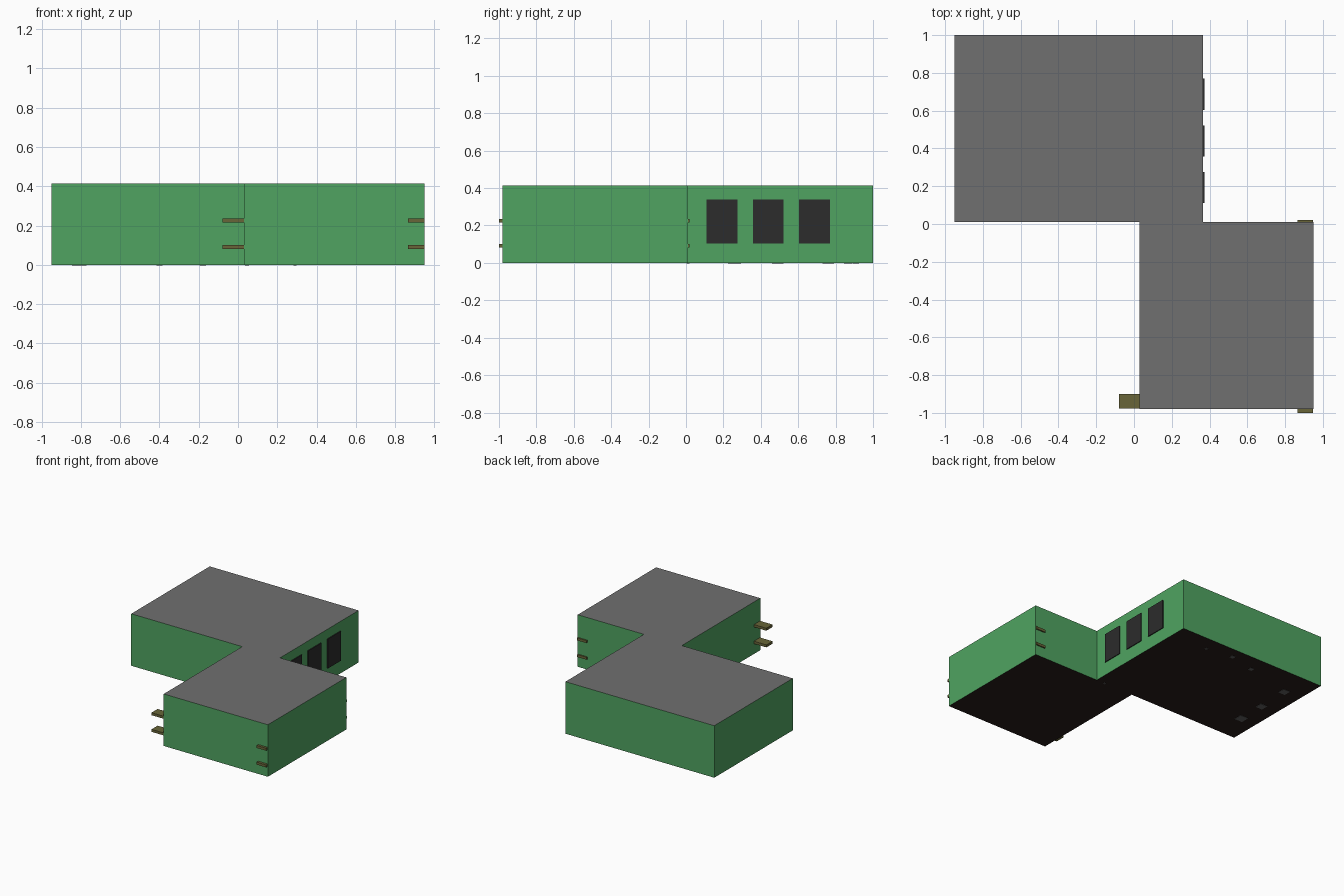
import bpy, bmesh

if "Cube" in bpy.data.objects:
    bpy.data.objects.remove(bpy.data.objects["Cube"])

H = 0.415
OUTLINE = [(-.95, .01), (.03, .01), (.03, -.98), (.95, -.98),
           (.95, .01), (.365, .01), (.365, 1), (-.95, 1)]


def material(name, rgb):
    m = bpy.data.materials.new(name)
    m.diffuse_color = (*rgb, 1)
    m.use_nodes = True
    m.node_tree.nodes["Principled BSDF"].inputs["Base Color"].default_value = m.diffuse_color
    return m


GREEN = material("wall_green", (.08, .37, .12))
GREY = material("roof_grey", (.16, .16, .16))
BROWN = material("floor_brown", (.02, .012, .01))
BLACK = material("window_dark", (.025, .025, .025))
OLIVE = material("ledge_olive", (.14, .13, .04))
PAD = material("pad_grey", (.12, .12, .12))


def finish(name, bm, mat):
    me = bpy.data.meshes.new(name)
    bm.to_mesh(me)
    bm.free()
    me.materials.append(mat)
    ob = bpy.data.objects.new(name, me)
    bpy.context.collection.objects.link(ob)
    return ob


def box(name, lo, hi, mat):
    bm = bmesh.new()
    bmesh.ops.create_cube(bm, size=1)
    for v in bm.verts:
        v.co = [(a + b) / 2 + c * (b - a) for a, b, c in zip(lo, hi, v.co)]
    return finish(name, bm, mat)


def slab(name, z, mat, up):
    bm = bmesh.new()
    pts = OUTLINE if up else OUTLINE[::-1]
    bm.faces.new([bm.verts.new((x, y, z)) for x, y in pts])
    return finish(name, bm, mat)


# Outer walls around the stepped footprint
bm = bmesh.new()
low = [bm.verts.new((x, y, 0)) for x, y in OUTLINE]
top = [bm.verts.new((x, y, H)) for x, y in OUTLINE]
for i in range(len(OUTLINE)):
    j = (i + 1) % len(OUTLINE)
    bm.faces.new((low[i], low[j], top[j], top[i]))
finish("walls", bm, GREEN)

# Flat roof and floor
slab("roof", H, GREY, True)
slab("floor", 0, BROWN, False)

# Three windows on the right side of the rear wing
for i in range(3):
    y = .11 + .247 * i
    box(f"window_{i + 1}", (.355, y, .105), (.372, y + .165, .34), BLACK)

# Two levels of ledges poking out of the front wing
for i, z in enumerate((.082, .215)):
    box(f"left_ledge_{i + 1}", (-.08, -.977, z), (.05, -.9, z + .02), OLIVE)
    box(f"front_ledge_{i + 1}", (.865, -1, z), (.948, -.96, z + .02), OLIVE)
    box(f"rear_ledge_{i + 1}", (.865, -.01, z), (.948, .02, z + .02), OLIVE)

# Small pads showing through the underside
PADS = [(-.81, .26, .035), (-.81, .49, .03), (-.80, .76, .03),
        (.045, .88, .01), (-.18, .91, .016), (-.40, .86, .016), (.29, .01, .008)]
for i, (x, y, r) in enumerate(PADS):
    box(f"floor_pad_{i + 1}", (x - r, y - r, -.002), (x + r, y + r, .01), PAD)
